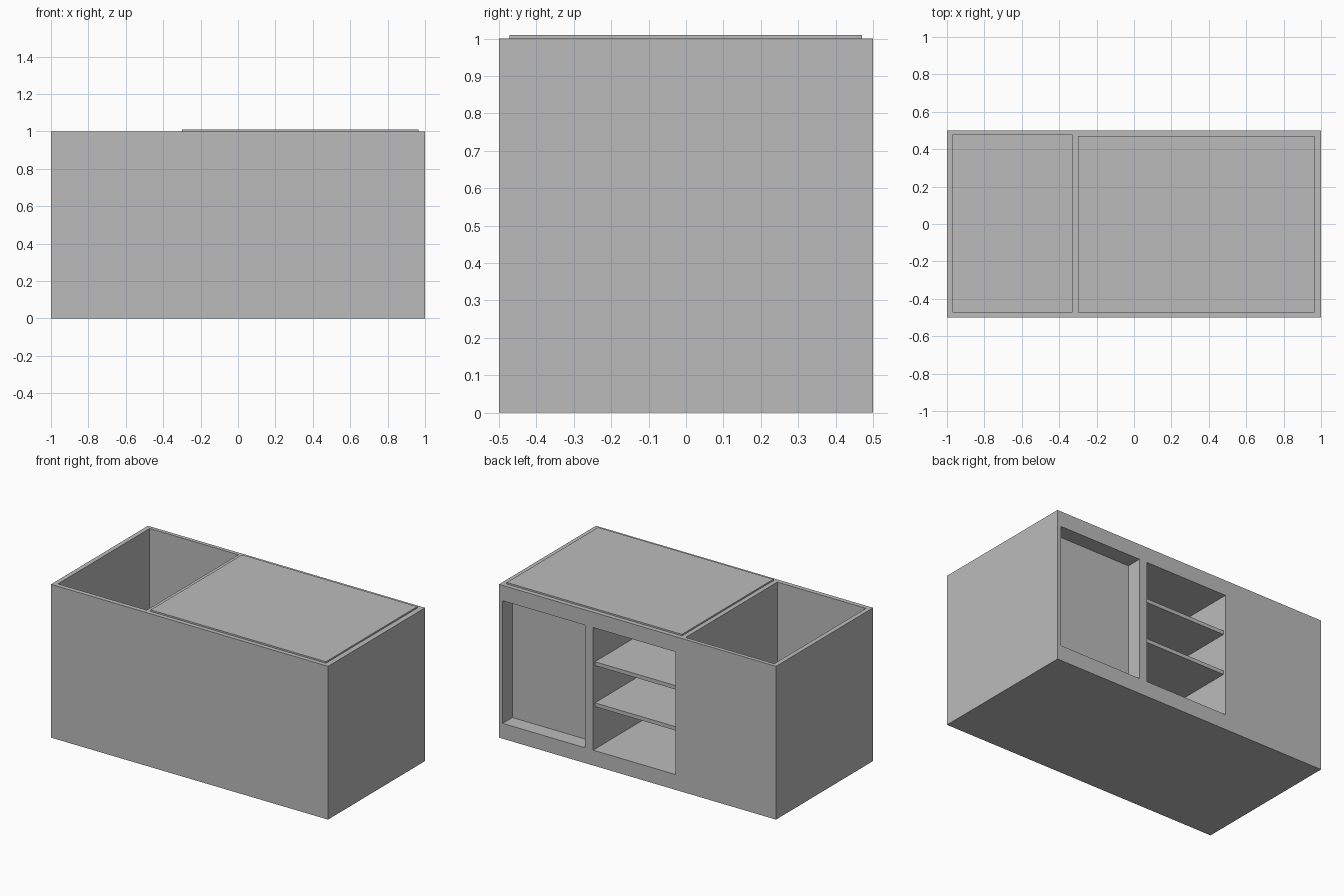
import bpy

# Remove the default cube only
cube = bpy.data.objects.get("Cube")
if cube:
    bpy.data.objects.remove(cube, do_unlink=True)

grey = bpy.data.materials.new("plain grey")
grey.use_nodes = True
colour = (0.5, 0.5, 0.5, 1)
grey.diffuse_color = colour
grey.node_tree.nodes["Principled BSDF"].inputs["Base Color"].default_value = colour


def box(name, x, y, z):
    """Box spanning the given (low, high) ranges."""
    bpy.ops.mesh.primitive_cube_add(size=1)
    ob = bpy.context.object
    ob.name = ob.data.name = name
    for v in ob.data.vertices:
        v.co = [r[0] if c < 0 else r[1] for c, r in zip(v.co, (x, y, z))]
    ob.data.materials.append(grey)
    return ob


def cut(target, x, y, z):
    """Carve a box-shaped cavity out of the target."""
    cutter = box("cutter", x, y, z)
    cutter.hide_render = True
    mod = target.modifiers.new("cavity", "BOOLEAN")
    mod.operation = "DIFFERENCE"
    mod.solver = "EXACT"
    mod.object = cutter
    bpy.context.view_layer.objects.active = target
    bpy.ops.object.modifier_apply(modifier=mod.name)
    bpy.data.objects.remove(cutter, do_unlink=True)


# Cabinet body
body = box("cabinet_body", (-1, 1), (-0.5, 0.5), (0, 1))

# Open-topped bin at one end
cut(body, (-0.97, -0.33), (-0.47, 0.475), (0.03, 1.1))

# Shallow recessed panel and deep shelf compartment in the back
opening_z = (0.1, 0.9)
shelf_x = (-0.275, 0.32)
cut(body, (0.378, 0.973), (0.4, 0.6), opening_z)
cut(body, shelf_x, (-0.47, 0.6), opening_z)

# Shelves, set slightly back from the opening
for name, z in (("lower_shelf", 0.377), ("upper_shelf", 0.645)):
    box(name, shelf_x, (-0.47, 0.482), (z, z + 0.025))

# Thin worktop plate over the cabinet
box("worktop", (-0.3, 0.965), (-0.472, 0.47), (1, 1.01))
